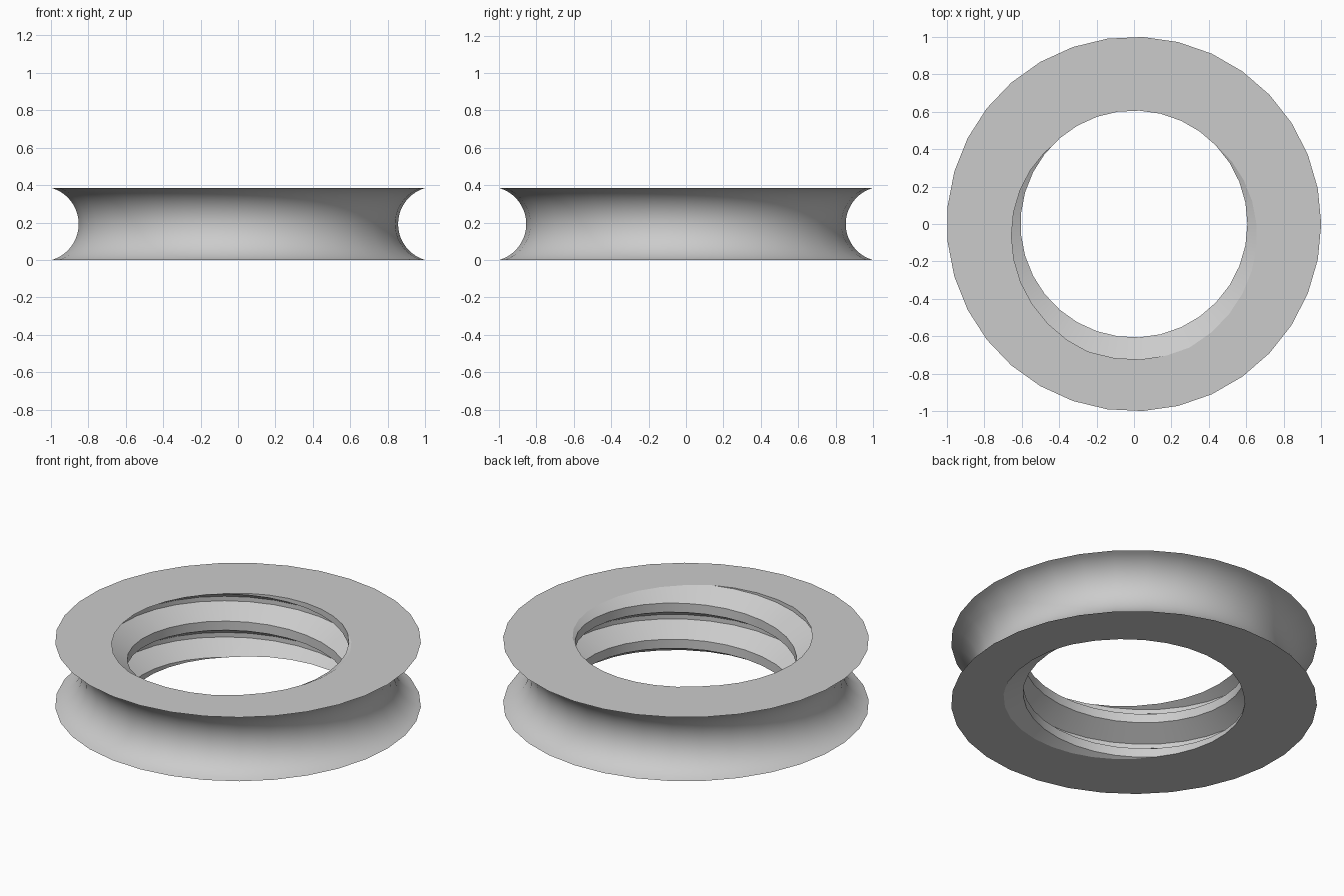
import bpy
import bmesh
from math import cos, sin, pi, radians, asin

cube = bpy.data.objects.get("Cube")
if cube:
    bpy.data.objects.remove(cube)

SEGMENTS = 33
HEIGHT = 0.385
RIM = 1.0
WAIST = 0.855
BORE = 0.606
PITCH = 0.218
DEPTH = 0.541 * PITCH
ROOT_ANGLE = radians(271)   # where the thread root leaves the top face


def ring_point(bm, radius, angle, z):
    return bm.verts.new((radius * cos(angle), radius * sin(angle), z))


def add_outer_groove(bm, steps=20):
    """Concave arc revolved round the outside."""
    half, sag = HEIGHT / 2, RIM - WAIST
    arc = (half ** 2 + sag ** 2) / (2 * sag)
    reach = asin(half / arc)
    columns = []
    for i in range(SEGMENTS):
        turn = 2 * pi * i / SEGMENTS
        col = []
        for k in range(steps + 1):
            a = reach * (2 * k / steps - 1)
            z = HEIGHT * (k == steps) if k in (0, steps) else half + arc * sin(a)
            col.append(ring_point(bm, WAIST + arc * (1 - cos(a)), turn, z))
        columns.append(col)
    for i in range(SEGMENTS):
        a, b = columns[i], columns[(i + 1) % SEGMENTS]
        for k in range(steps):
            bm.faces.new((a[k], b[k], b[k + 1], a[k + 1]))


def add_thread(bm):
    """Right-handed helical thread, made overlong and trimmed to the two faces."""
    # root flat, flank, crest flat, flank: (height in pitches, radius)
    profile = [(-1 / 16, BORE + DEPTH), (1 / 16, BORE + DEPTH),
               (3 / 8, BORE), (5 / 8, BORE)]
    turns = range(-4, 3)
    columns = []
    for i in range(SEGMENTS):
        turn = 2 * pi * i / SEGMENTS
        base = HEIGHT + PITCH * (turn - ROOT_ANGLE) / (2 * pi)
        columns.append([ring_point(bm, r, turn, base + PITCH * (n + h))
                        for n in turns for h, r in profile])
    count = len(columns[0])
    for i in range(SEGMENTS):
        a, b = columns[i], columns[(i + 1) % SEGMENTS]
        shift = len(profile) if i == SEGMENTS - 1 else 0
        for k in range(count - 1 - shift):
            bm.faces.new((a[k], a[k + 1], b[k + 1 + shift], b[k + shift]))
    for z, up in ((0, -1), (HEIGHT, 1)):
        bmesh.ops.bisect_plane(
            bm, geom=bm.verts[:] + bm.edges[:] + bm.faces[:], dist=1e-6,
            plane_co=(0, 0, z), plane_no=(0, 0, up), clear_outer=True)


def add_flat_face(bm, z):
    """Flat annulus between the outer rim and the thread opening."""
    edges = [e for e in bm.edges if e.is_boundary
             and all(abs(v.co.z - z) < 1e-4 for v in e.verts)]
    bmesh.ops.triangle_fill(bm, edges=edges, use_beauty=True)


bm = bmesh.new()
add_thread(bm)
add_outer_groove(bm)
add_flat_face(bm, 0)
add_flat_face(bm, HEIGHT)
bmesh.ops.recalc_face_normals(bm, faces=bm.faces[:])
mesh = bpy.data.meshes.new("threaded_ring")
bm.to_mesh(mesh)
bm.free()

# Plain grey material
grey = bpy.data.materials.new("light_grey")
grey.use_nodes = True
colour = (0.6, 0.6, 0.6, 1)
grey.diffuse_color = colour
grey.node_tree.nodes["Principled BSDF"].inputs["Base Color"].default_value = colour
mesh.materials.append(grey)

ring = bpy.data.objects.new("threaded_ring", mesh)
bpy.context.collection.objects.link(ring)
bpy.context.view_layer.objects.active = ring
ring.select_set(True)
bpy.ops.object.shade_smooth_by_angle(angle=radians(30))
